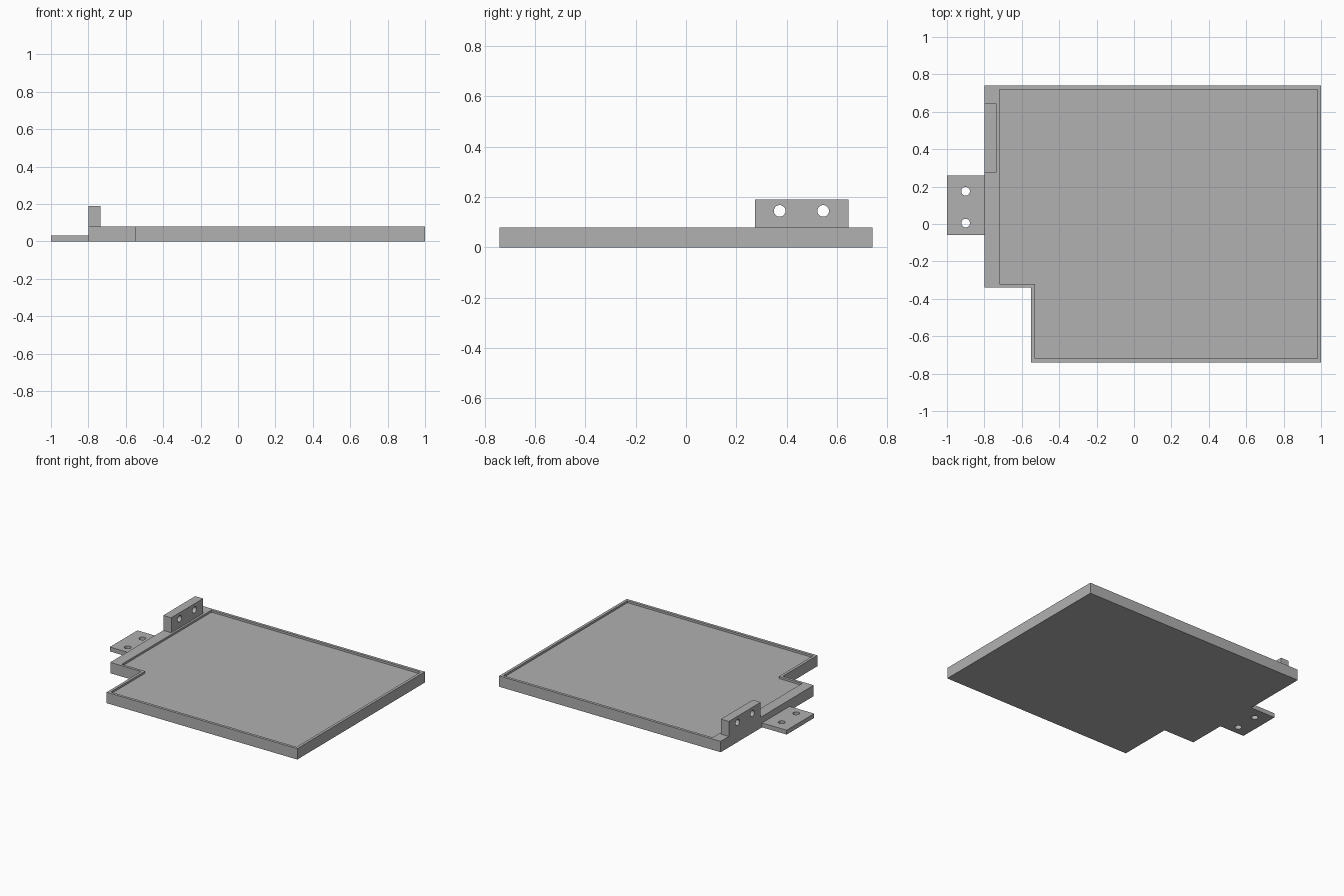
import bpy
import bmesh
import math
from mathutils import Matrix, Vector

cube = bpy.data.objects.get("Cube")
if cube:
    bpy.data.objects.remove(cube, do_unlink=True)

grey = bpy.data.materials.new("plain grey")
grey.use_nodes = True
grey.diffuse_color = (0.44, 0.44, 0.44, 1)
grey.node_tree.nodes["Principled BSDF"].inputs["Base Color"].default_value = grey.diffuse_color


def add_object(name, bm):
    bmesh.ops.recalc_face_normals(bm, faces=bm.faces)
    mesh = bpy.data.meshes.new(name)
    bm.to_mesh(mesh)
    bm.free()
    mesh.materials.append(grey)
    obj = bpy.data.objects.new(name, mesh)
    bpy.context.collection.objects.link(obj)
    return obj


def prism(name, outline, z0, z1):
    bm = bmesh.new()
    base = bm.faces.new([bm.verts.new((x, y, z0)) for x, y in outline])
    new = bmesh.ops.extrude_face_region(bm, geom=[base])["geom"]
    verts = [v for v in new if isinstance(v, bmesh.types.BMVert)]
    bmesh.ops.translate(bm, vec=(0, 0, z1 - z0), verts=verts)
    return add_object(name, bm)


def box(name, x0, x1, y0, y1, z0, z1):
    return prism(name, [(x0, y0), (x1, y0), (x1, y1), (x0, y1)], z0, z1)


def rod(centre, axis, radius=0.023):
    bm = bmesh.new()
    turn = Vector((0, 0, 1)).rotation_difference(Vector(axis)).to_matrix().to_4x4()
    bmesh.ops.create_cone(bm, cap_ends=True, segments=32, radius1=radius, radius2=radius,
                          depth=0.2, matrix=Matrix.Translation(centre) @ turn)
    return add_object("hole_cutter", bm)


def cut(obj, cutter):
    cutter.hide_render = True
    mod = obj.modifiers.new("cut", 'BOOLEAN')
    mod.operation = 'DIFFERENCE'
    mod.solver = 'EXACT'
    mod.object = cutter
    bpy.context.view_layer.objects.active = obj
    bpy.ops.object.modifier_apply(modifier=mod.name)
    bpy.data.objects.remove(cutter, do_unlink=True)


def notched(left, notch_x, right, front, notch_y, back):
    return [(notch_x, front), (right, front), (right, back),
            (left, back), (left, notch_y), (notch_x, notch_y)]


# Notched plate with a shallow recess, wider rim along the bracket side
plate = prism("plate", notched(-0.8, -0.55, 1, -0.74, -0.34, 0.74), 0, 0.08)
rim = 0.02
cut(plate, prism("recess_cutter", notched(-0.72, -0.55 + rim, 1 - rim, -0.74 + rim,
                                          -0.34 + rim, 0.74 - rim), 0.065, 0.2))

# Thin side tab with two vertical holes
tab = box("side_tab", -1, -0.8, -0.06, 0.26, 0, 0.032)
for y in (0.005, 0.175):
    cut(tab, rod((-0.9, y, 0.015), (0, 0, 1)))

# Upright bracket on the rim with two horizontal holes
bracket = box("upright_bracket", -0.8, -0.735, 0.275, 0.645, 0.08, 0.19)
for y in (0.372, 0.545):
    cut(bracket, rod((-0.77, y, 0.145), (1, 0, 0)))
